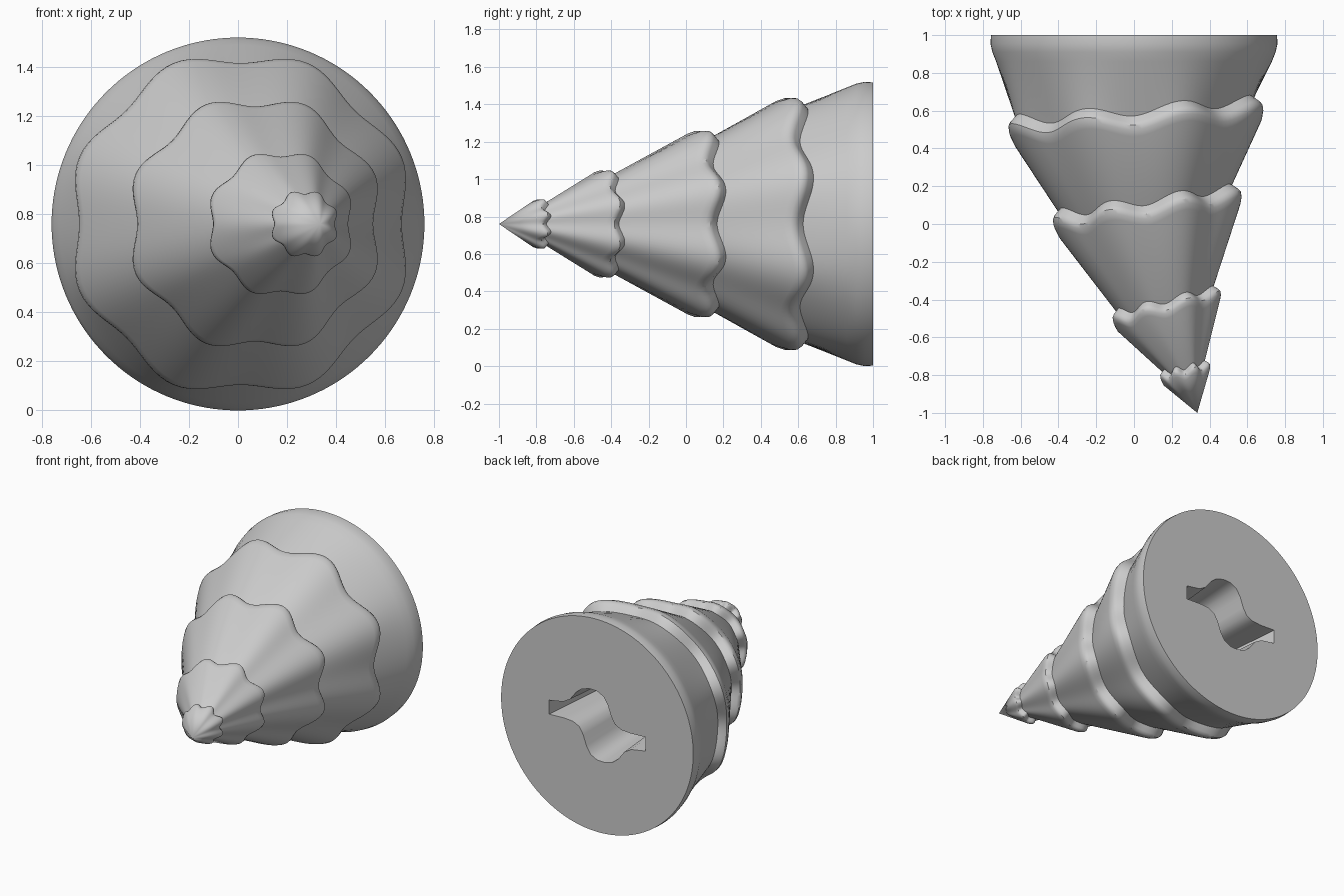
import bpy, bmesh
from math import sin, cos, pi

if "Cube" in bpy.data.objects:
    bpy.data.objects.remove(bpy.data.objects["Cube"])

N = 144
ZC = 0.76


def ring(bm, cx, y, r, tilt=0.0, wr=0.0, wy=0.0):
    """Tilted loop around the drill axis with an eight-lobed wave."""
    out = []
    for i in range(N):
        a = 2 * pi * i / N
        w = -cos(8 * a)
        rr = r + wr * w
        out.append(bm.verts.new((cx + rr * cos(a), y + tilt * r * cos(a) + wy * w,
                                 ZC + rr * sin(a))))
    return out


def make_object(name, bm):
    bmesh.ops.recalc_face_normals(bm, faces=bm.faces[:])
    me = bpy.data.meshes.new(name)
    bm.to_mesh(me)
    bm.free()
    ob = bpy.data.objects.new(name, me)
    bpy.context.collection.objects.link(ob)
    return ob


def bridge(bm, a, b):
    n = len(a)
    for i in range(n):
        bm.faces.new((a[i], a[(i + 1) % n], b[(i + 1) % n], b[i]))


# Drill body: leaning cone with four wavy stepped tiers
# tier: centre x, y, radius, tilt, radial wave, axial wave, ledge size
tiers = [
    (0.272, -0.795, 0.131, 0.24, 0.009, 0.013, 0.5),
    (0.175, -0.455, 0.288, 0.25, 0.014, 0.018, 0.7),
    (0.072, 0.055, 0.503, 0.15, 0.024, 0.026, 0.95),
    (0.012, 0.530, 0.683, 0.085, 0.027, 0.030, 1.0),
]
bm = bmesh.new()
rings = []
for cx, y, r, t, wr, wy, s in tiers:
    for dy, dr, k in ((-0.035, -0.012, 0.95), (0.0, 0.0, 1.0), (0.025, 0.0, 1.0),
                      (0.042, -0.012, 1.0), (0.072, -0.046, 0.85)):
        rings.append(ring(bm, cx - 0.16 * dy * s, y + dy * s, r + dr * s, t, wr * k, wy))
for y, r in ((0.86, 0.73), (0.91, 0.75), (0.955, 0.76), (1.0, 0.757)):
    rings.append(ring(bm, 0.0, y, r))
tip = bm.verts.new((0.335, -1.0, ZC))
for i in range(N):
    bm.faces.new((tip, rings[0][i], rings[0][(i + 1) % N]))
for a, b in zip(rings, rings[1:]):
    bridge(bm, a, b)
bm.faces.new(rings[-1])
drill = make_object("drill_cone", bm)

# Drive socket in the flat back, a half outline turned by 180 degrees
half = [(0.38, -0.02), (0.38, 0.08), (0.27, 0.098), (0.215, 0.13), (0.165, 0.195),
        (0.12, 0.23), (0.06, 0.247), (0.0, 0.245), (-0.05, 0.22), (-0.085, 0.165),
        (-0.11, 0.095), (-0.14, 0.045), (-0.19, 0.02), (-0.26, 0.015)]
outline = half + [(-x, -z) for x, z in half]
bm = bmesh.new()
loops = [[bm.verts.new((x * k, y, ZC + z * k)) for x, z in outline]
         for y, k in ((1.1, 1.03), (1.0, 1.0), (0.45, 0.85))]
for a, b in zip(loops, loops[1:]):
    bridge(bm, a, b)
bm.faces.new(loops[0])
bm.faces.new(loops[-1])
cutter = make_object("socket_cutter", bm)
cutter.hide_render = True

mod = drill.modifiers.new("socket", 'BOOLEAN')
mod.operation = 'DIFFERENCE'
mod.solver = 'EXACT'
mod.object = cutter
bpy.context.view_layer.objects.active = drill
drill.select_set(True)
bpy.ops.object.modifier_apply(modifier=mod.name)
bpy.data.objects.remove(cutter)
bpy.ops.object.shade_smooth_by_angle(angle=0.6)
